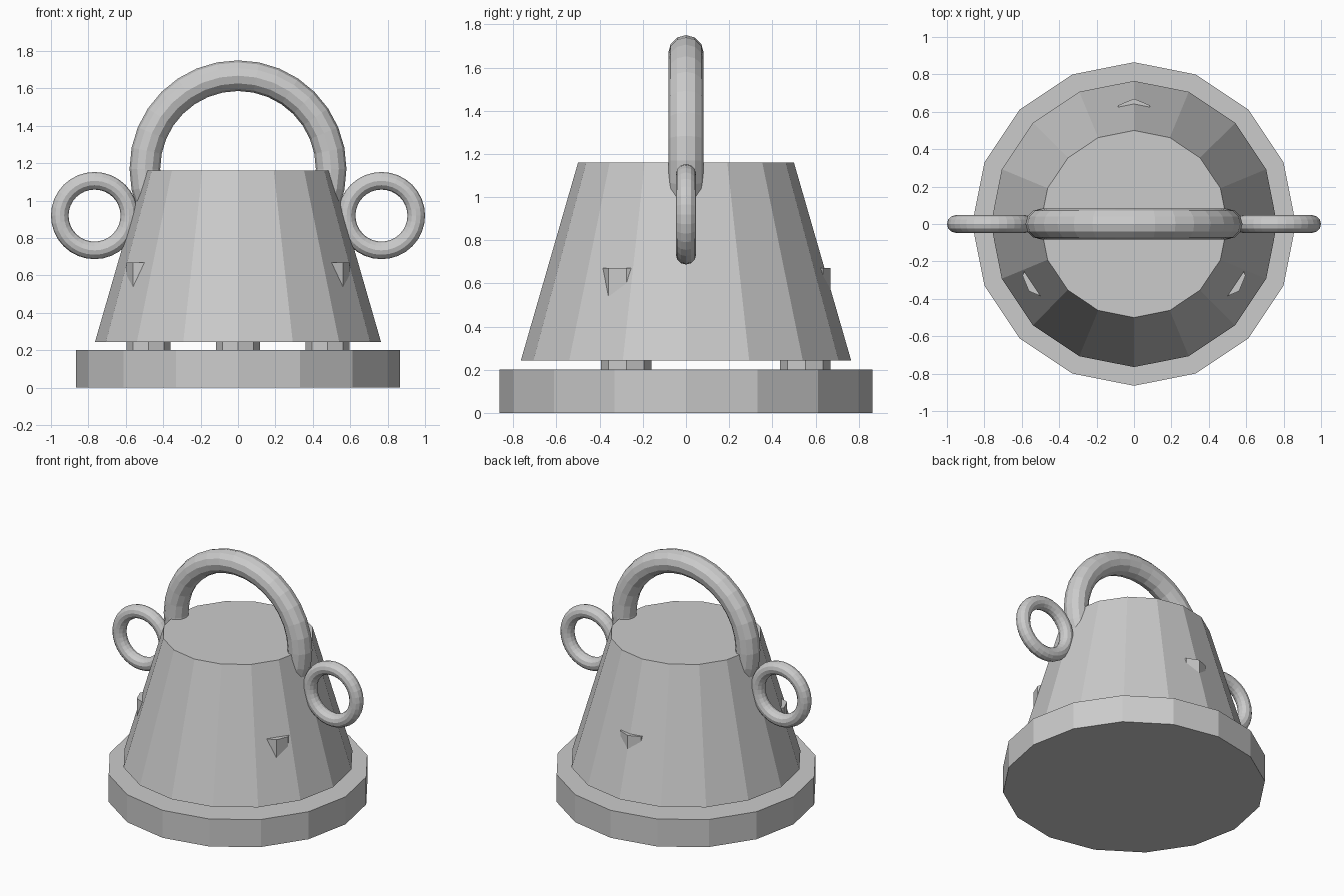
import bpy
from math import pi, sin, cos, radians

if "Cube" in bpy.data.objects:
    bpy.data.objects.remove(bpy.data.objects["Cube"])


def frustum(name, sides, r1, r2, z0, z1, x=0, y=0):
    # Blender cones start with a vertex on the y axis
    bpy.ops.mesh.primitive_cone_add(vertices=sides, radius1=r1, radius2=r2, depth=z1 - z0,
                                    location=(x, y, (z0 + z1) / 2))
    bpy.context.object.name = name


def ring(name, x, z, major, minor):
    # Torus standing upright in the xz plane
    bpy.ops.mesh.primitive_torus_add(major_radius=major, minor_radius=minor,
                                     major_segments=32, minor_segments=12,
                                     location=(x, 0, z), rotation=(pi / 2, 0, 0))
    bpy.context.object.name = name


# Base disc and tapered body
frustum("base", 16, 0.865, 0.865, 0.0, 0.20)
frustum("body", 16, 0.765, 0.50, 0.243, 1.16)

# Three posts that carry the body and poke through its sloped wall
for i, a in enumerate((90, 210, 330)):
    a = radians(a)
    frustum(f"post_{i + 1}", 8, 0.117, 0.117, 0.19, 0.67, 0.553 * cos(a), 0.553 * sin(a))

# Top handle and the two side rings
ring("top_handle", 0, 1.17, 0.498, 0.082)
for side, s in (("left", -1), ("right", 1)):
    ring(f"{side}_ring", s * 0.767, 0.92, 0.186, 0.047)
